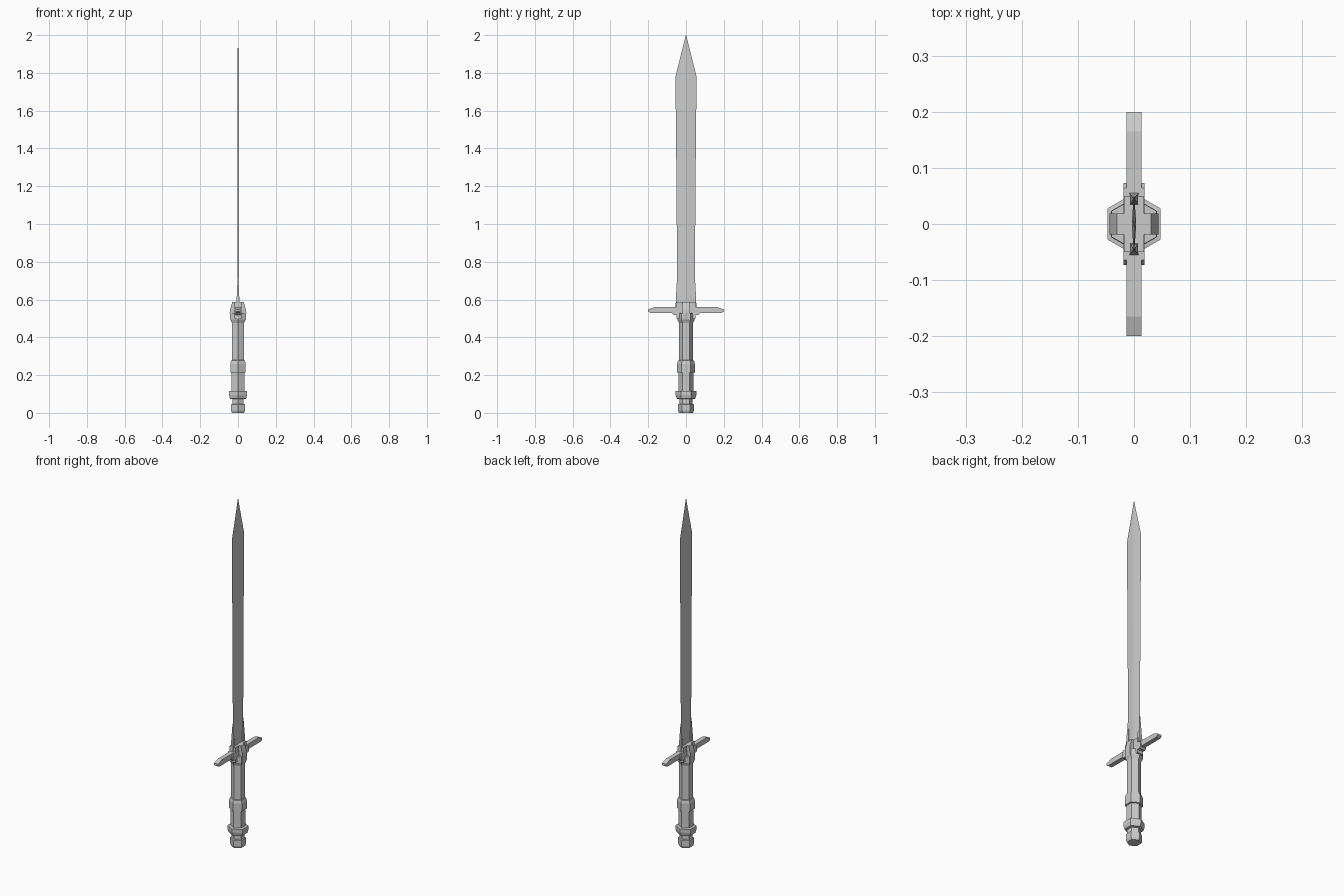
import bpy, bmesh
from math import sin, cos, pi

if "Cube" in bpy.data.objects:
    bpy.data.objects.remove(bpy.data.objects["Cube"])


def loft(name, rings):
    """Skin a stack of equal-length point rings and cap both ends."""
    bm = bmesh.new()
    loops = [[bm.verts.new(p) for p in ring] for ring in rings]
    n = len(loops[0])
    for a, b in zip(loops, loops[1:]):
        for i in range(n):
            j = (i + 1) % n
            bm.faces.new((a[i], a[j], b[j], b[i]))
    bm.faces.new(loops[0][::-1])
    bm.faces.new(loops[-1])
    bmesh.ops.remove_doubles(bm, verts=bm.verts, dist=1e-5)
    bmesh.ops.recalc_face_normals(bm, faces=bm.faces)
    mesh = bpy.data.meshes.new(name)
    bm.to_mesh(mesh)
    bm.free()
    ob = bpy.data.objects.new(name, mesh)
    bpy.context.collection.objects.link(ob)
    return ob


def hexagon(r, z):
    return [(r * sin(i * pi / 3), r * cos(i * pi / 3), z) for i in range(6)]


def rect(x, y0, y1, z):
    return [(-x, y0, z), (x, y0, z), (x, y1, z), (-x, y1, z)]


def mirror_y(ob):
    mod = ob.modifiers.new("mirror", 'MIRROR')
    mod.use_axis = (False, True, False)


# hexagonal handle: pommel, rings, grip and collar in one turned profile
handle_profile = [
    (0.037, 0.0), (0.042, 0.012), (0.042, 0.045), (0.035, 0.047), (0.035, 0.073),
    (0.049, 0.075), (0.055, 0.095), (0.055, 0.115), (0.039, 0.117), (0.039, 0.213),
    (0.047, 0.215), (0.047, 0.26), (0.042, 0.277), (0.037, 0.279), (0.037, 0.475),
    (0.046, 0.495), (0.046, 0.53)]
loft("handle", [hexagon(r, z) for r, z in handle_profile])

# blade with flat centre and bevelled edges
blade_profile = [(0.047, 0.56), (0.047, 0.72), (0.051, 1.28), (0.056, 1.78)]
t, f = 0.0035, 0.008
rings = [[(0, -w, z), (t, -f, z), (t, f, z), (0, w, z), (-t, f, z), (-t, -f, z)]
         for w, z in blade_profile]
rings.append([(0, 0, 2.0)] * 6)
# close the tip with a tiny section so every face stays valid
rings[-1] = [(x * 0.1, y * 0.02, 2.0) for x, y, _ in rings[-2]]
loft("blade", rings)

# tapered reinforcements along the blade edges at its root
mirror_y(loft("blade_root", [rect(0.008, 0.034, 0.055, 0.56),
                             rect(0.0065, 0.036, 0.053, 0.62),
                             rect(0.002, 0.043, 0.047, 0.72)]))

# crossguard arms with chamfered ends
arm = [(0.0, 0.53), (0.19, 0.53), (0.2, 0.537), (0.2, 0.548), (0.165, 0.56), (0.0, 0.56)]
mirror_y(loft("guard_arm", [[(x, y, z) for y, z in arm] for x in (-0.013, 0.013)]))

# guard centre: upright block and wider lower plate
loft("guard_block", [rect(0.018, -0.05, 0.05, 0.5), rect(0.018, -0.05, 0.05, 0.588)])
loft("guard_plate", [rect(0.019, -0.066, 0.066, 0.518), rect(0.019, -0.073, 0.073, 0.526),
                     rect(0.019, -0.073, 0.073, 0.545), rect(0.019, -0.064, 0.064, 0.56)])

# hub that bulges to the front and back of the guard
loft("guard_hub", [rect(x, -0.019, 0.019, z) for x, z in
                   [(0.03, 0.475), (0.041, 0.495), (0.044, 0.53), (0.041, 0.55), (0.03, 0.588)]])
